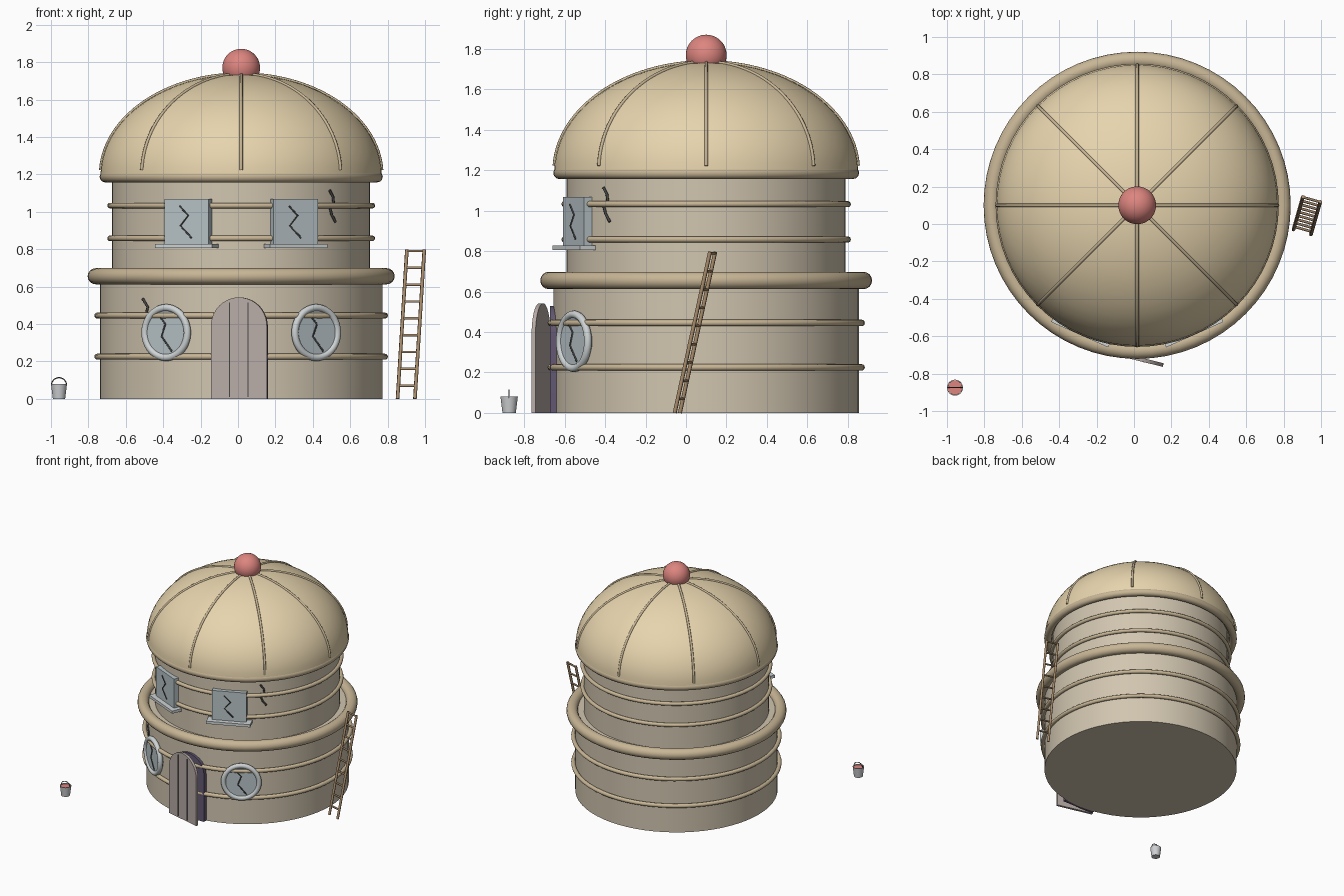
import bpy, bmesh
from math import sin, cos, pi, radians
from mathutils import Matrix, Vector

if "Cube" in bpy.data.objects:
    bpy.data.objects.remove(bpy.data.objects["Cube"])

CX, CY = 0.017, 0.10
AXIS = Matrix.Translation((CX, CY, 0))


def mat(name, r, g, b):
    lin = [(c / 255) ** 2.2 for c in (r, g, b)]
    m = bpy.data.materials.new(name)
    m.diffuse_color = (*lin, 1)
    m.use_nodes = True
    m.node_tree.nodes["Principled BSDF"].inputs["Base Color"].default_value = m.diffuse_color
    return m


WALL = mat("wall", 208, 196, 174)
DOME = mat("dome", 230, 211, 172)
TRIM = mat("trim", 198, 180, 148)
RED = mat("red", 220, 132, 126)
GLASS = mat("glass", 182, 194, 198)
FRAME = mat("frame", 205, 210, 210)
WOOD = mat("door_wood", 182, 170, 165)
DARK = mat("dark", 70, 70, 68)
PURPLE = mat("doorway", 98, 88, 112)
LADDER = mat("ladder_wood", 168, 140, 108)
METAL = mat("metal", 205, 207, 210)


def finish(name, bm, m, matrix=Matrix(), angle=35):
    bmesh.ops.recalc_face_normals(bm, faces=bm.faces)
    me = bpy.data.meshes.new(name)
    bm.to_mesh(me)
    bm.free()
    ob = bpy.data.objects.new(name, me)
    bpy.context.collection.objects.link(ob)
    me.materials.append(m)
    ob.matrix_world = matrix
    bpy.ops.object.select_all(action='DESELECT')
    ob.select_set(True)
    bpy.context.view_layer.objects.active = ob
    bpy.ops.object.shade_smooth_by_angle(angle=radians(angle))
    return ob


def lathe(name, prof, m, matrix=AXIS, n=64, closed=False):
    """Revolve (radius, z) points round the local z axis."""
    bm = bmesh.new()
    vs = [bm.verts.new((r, 0, z)) for r, z in prof]
    pairs = list(zip(vs, vs[1:])) + ([(vs[-1], vs[0])] if closed else [])
    es = [bm.edges.new(p) for p in pairs]
    bmesh.ops.spin(bm, geom=vs + es, cent=(0, 0, 0), axis=(0, 0, 1),
                   angle=2 * pi, steps=n, use_merge=True)
    bmesh.ops.remove_doubles(bm, verts=bm.verts, dist=1e-5)
    return finish(name, bm, m, matrix)


def ring(name, major, minor, z, m, matrix=AXIS, k=12):
    prof = [(major + minor * cos(2 * pi * i / k), z + minor * sin(2 * pi * i / k)) for i in range(k)]
    return lathe(name, prof, m, matrix, 64, True)


def box(name, lo, hi, m, matrix=Matrix()):
    bm = bmesh.new()
    bmesh.ops.create_cube(bm, size=1)
    lo, hi = Vector(lo), Vector(hi)
    for v in bm.verts:
        v.co = Vector((lo[i] + (v.co[i] + .5) * (hi[i] - lo[i]) for i in range(3)))
    return finish(name, bm, m, matrix)


def tube(name, pts, r, m, matrix=Matrix(), res=2):
    cu = bpy.data.curves.new(name, 'CURVE')
    cu.dimensions = '3D'
    cu.bevel_depth, cu.bevel_resolution, cu.use_fill_caps = r, res, True
    sp = cu.splines.new('POLY')
    sp.points.add(len(pts) - 1)
    for p, c in zip(sp.points, pts):
        p.co = (*c, 1)
    cu.materials.append(m)
    ob = bpy.data.objects.new(name, cu)
    bpy.context.collection.objects.link(ob)
    ob.matrix_world = matrix
    bpy.ops.object.select_all(action='DESELECT')
    ob.select_set(True)
    bpy.context.view_layer.objects.active = ob
    bpy.ops.object.convert(target='MESH')


def arch(name, x0, x1, spring, y0, y1, m, matrix=Matrix()):
    c, r = (x0 + x1) / 2, (x1 - x0) / 2
    pts = [(x0, 0), (x1, 0)] + [(c + r * cos(pi * i / 20), spring + r * sin(pi * i / 20)) for i in range(21)]
    bm = bmesh.new()
    f = bm.faces.new([bm.verts.new((x, y0, z)) for x, z in pts])
    ex = bmesh.ops.extrude_face_region(bm, geom=[f])['geom']
    bm.faces.ensure_lookup_table()
    for v in (g for g in ex if isinstance(g, bmesh.types.BMVert)):
        v.co.y = y1
    if len(bm.faces) < len(pts) + 2:
        bm.faces.new([v for v in f.verts])
    return finish(name, bm, m, matrix)


def radial(deg):
    """Local -y points outward at deg from the front."""
    return AXIS @ Matrix.Rotation(radians(deg), 4, 'Z')


# Tower walls
lathe("lower_wall", [(0, 0), (.755, 0), (.755, .66), (0, .66)], WALL)
lathe("upper_wall", [(0, .64), (.69, .64), (.69, 1.19), (0, 1.19)], WALL)

# Horizontal bands
ring("balcony_ring", .778, .043, .655, TRIM, k=16)
for i, z in enumerate((.225, .445)):
    ring(f"lower_band_{i}", .769, .016, z, TRIM)
for i, z in enumerate((.858, 1.033)):
    ring(f"upper_band_{i}", .701, .015, z, TRIM)

# Dome, rim, ribs and ball
N = 20
dome = [(.752 * cos(pi / 2 * i / N), 1.195 + .54 * sin(pi / 2 * i / N)) for i in range(N + 1)]
lathe("dome", [(0, 1.195)] + dome, DOME)
ring("dome_rim", .727, .03, 1.187, TRIM)
for k in range(8):
    pts = [(0, -.752 * cos(pi / 2 * i / 32), 1.196 + .54 * sin(pi / 2 * i / 32)) for i in range(1, 33)]
    tube(f"dome_rib_{k}", pts, .009, TRIM, radial(45 * k))
lathe("ball", [(.101 * sin(pi * i / 24), 1.77 - .101 * cos(pi * i / 24)) for i in range(25)], RED, n=40)

# Windows
for side, s in (("left", -1), ("right", 1)):
    face = radial(31.5 * s) @ Matrix.Translation((0, -.768, .354)) @ Matrix.Rotation(pi / 2, 4, 'X')
    ring(f"round_frame_{side}", .133, .019, 0, FRAME, face)
    lathe(f"round_glass_{side}", [(0, -.03), (.132, -.03), (.132, .006), (0, .006)], GLASS, face, 48)
    tube(f"round_crack_{side}", [(-.05, .1, .007), (.0, .045, .007), (-.025, -.02, .007), (.04, -.1, .007)], .005, DARK, face)
    up = radial(24 * s)
    box(f"square_window_{side}", (-.13, -.719, .815), (.13, -.675, 1.067), GLASS, up)
    box(f"window_sill_{side}", (-.167, -.757, .806), (.167, -.675, .828), FRAME, up)
    tube(f"square_crack_{side}", [(-.04, -.72, 1.03), (.01, -.72, .98), (-.035, -.72, .925), (.03, -.72, .86)], .005, DARK, up)

# Wall cracks
tube("upper_wall_crack_a", [(-.025, -.694, 1.115), (.0, -.694, 1.08), (.008, -.694, 1.03)], .007, DARK, radial(45))
tube("upper_wall_crack_b", [(-.025, -.694, 1.03), (-.01, -.694, .985), (.02, -.694, .945)], .007, DARK, radial(45))
tube("lower_wall_crack", [(-.025, -.758, .535), (.01, -.758, .49), (0, -.758, .455)], .007, DARK, radial(-42))

# Doorway and half-open door leaf hinged at its left edge
arch("doorway", -.13, .16, .385, -.60, -.672, PURPLE)
leaf = Matrix.Translation((-.14, -.67, 0)) @ Matrix.Rotation(radians(-14), 4, 'Z')
arch("door_leaf", 0, .308, .388, 0, -.02, WOOD, leaf)
for i, x in enumerate((.102, .205)):
    box(f"door_gap_{i}", (x - .003, -.022, .01), (x + .003, -.015, .515), DARK, leaf)

# Leaning ladder
a0, a1 = Vector((.853, -.03, 0)), Vector((.903, .145, .797))
across = Vector((.093, -.026, 0))
for i, o in enumerate((Vector(), across)):
    tube(f"ladder_rail_{i}", [a0 + o, a1 + o], .010, LADDER, res=1)
for i in range(9):
    p = a0.lerp(a1, (.07 + .09 * i) / .797)
    tube(f"ladder_rung_{i}", [p, p + across], .007, LADDER, res=1)

# Paint bucket
B = Matrix.Translation((-.957, -.875, 0))
lathe("bucket", [(0, 0), (.033, 0), (.043, .08), (.039, .08), (.03, .006), (0, .006)], METAL, B, 24)
lathe("paint", [(0, .06), (.037, .06), (.039, .074), (0, .074)], RED, B, 24)
tube("bucket_handle", [(.04 * cos(pi * i / 14), 0, .074 + .039 * sin(pi * i / 14)) for i in range(15)], .003, DARK, B)
